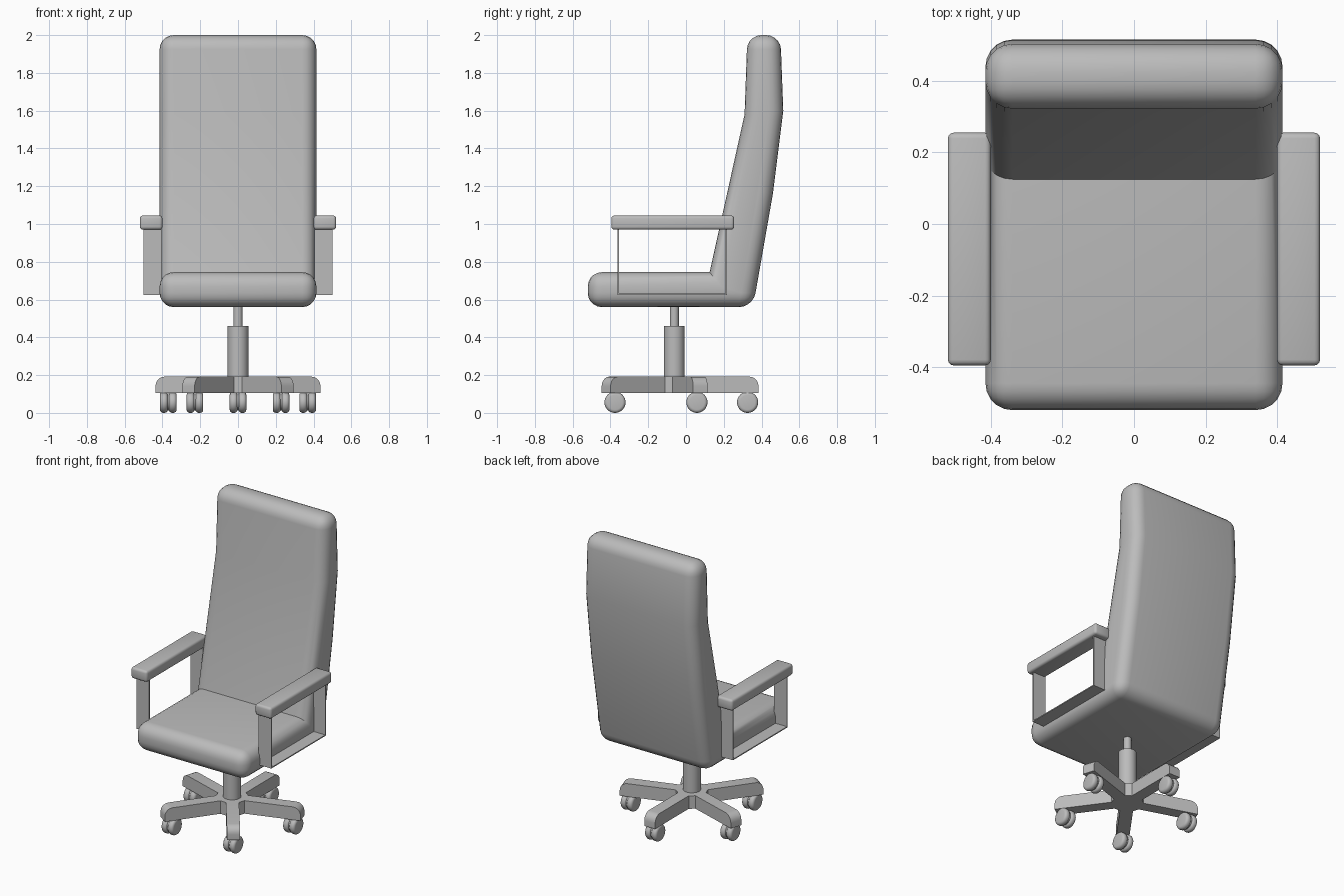
import bpy, bmesh
from math import radians, cos, sin, pi
from mathutils import Matrix, Vector

cube = bpy.data.objects.get("Cube")
if cube:
    bpy.data.objects.remove(cube, do_unlink=True)

GREY = (0.5, 0.5, 0.5, 1.0)
grey = bpy.data.materials.new("plain grey")
grey.use_nodes = True
grey.diffuse_color = GREY
grey.node_tree.nodes["Principled BSDF"].inputs["Base Color"].default_value = GREY


def finish(bm, name):
    """Turn a bmesh into a smooth shaded object with sharp edges kept."""
    bmesh.ops.recalc_face_normals(bm, faces=bm.faces)
    mesh = bpy.data.meshes.new(name)
    bm.to_mesh(mesh)
    bm.free()
    mesh.shade_smooth()
    mesh.set_sharp_from_angle(angle=radians(35))
    mesh.materials.append(grey)
    obj = bpy.data.objects.new(name, mesh)
    bpy.context.collection.objects.link(obj)
    return obj


def round_edges(bm, width, segments, rule=lambda e: True):
    """Bevel the convex corners that pass the rule."""
    bmesh.ops.recalc_face_normals(bm, faces=bm.faces)
    bm.normal_update()
    edges = [e for e in bm.edges
             if e.is_convex and e.calc_face_angle(0) > radians(30) and rule(e)]
    bmesh.ops.bevel(bm, geom=edges, offset=width, segments=segments,
                    profile=0.5, affect='EDGES', clamp_overlap=False)


def extrude(points, direction):
    """Solid prism from an outline."""
    bm = bmesh.new()
    face = bm.faces.new([bm.verts.new(p) for p in points])
    new = bmesh.ops.extrude_face_region(bm, geom=[face], use_keep_orig=True)["geom"]
    verts = [v for v in new if isinstance(v, bmesh.types.BMVert)]
    bmesh.ops.translate(bm, verts=verts, vec=direction)
    return bm


def box(name, low, high, bevel=0.0):
    low, high = Vector(low), Vector(high)
    bm = bmesh.new()
    bmesh.ops.create_cube(bm, size=1)
    bmesh.ops.scale(bm, verts=bm.verts, vec=high - low)
    bmesh.ops.translate(bm, verts=bm.verts, vec=(low + high) / 2)
    if bevel:
        round_edges(bm, bevel, 3)
    return finish(bm, name)


def cylinder(name, center, radius, depth, axis='Z', bevel=0.0):
    bm = bmesh.new()
    bmesh.ops.create_cone(bm, cap_ends=True, segments=32, radius1=radius,
                          radius2=radius, depth=depth)
    if bevel:
        round_edges(bm, bevel, 4)
    if axis == 'X':
        bm.transform(Matrix.Rotation(pi / 2, 4, 'Y'))
    bm.transform(Matrix.Translation(center))
    return finish(bm, name)


# Padded seat and back, one side profile
HALF = 0.415
profile = [(-0.52, 0.56), (-0.52, 0.745), (0.125, 0.745), (0.31, 1.58),
           (0.325, 2.0), (0.5, 2.0), (0.515, 1.6), (0.46, 1.16), (0.355, 0.56)]
shell = extrude([(-HALF, y, z) for y, z in profile], (2 * HALF, 0, 0))
round_edges(shell, 0.075, 5)
finish(shell, "seat_and_back")

# Armrests: padded top on a thin strap loop
T = 0.007
for side, s in (("left", 1), ("right", -1)):
    def arm_box(part, x, y, z, bevel=0.0):
        xs = sorted((s * x[0], s * x[1]))
        box(f"{side}_{part}", (xs[0], y[0], z[0]), (xs[1], y[1], z[1]), bevel)
    arm_box("arm_pad", (0.4, 0.52), (-0.395, 0.255), (0.97, 1.045), 0.016)
    strap = (0.405, 0.5)
    arm_box("arm_front_strap", strap, (-0.362, -0.362 + T), (0.625, 0.98))
    arm_box("arm_rear_strap", strap, (0.217 - T, 0.217), (0.625, 0.98))
    arm_box("arm_lower_strap", strap, (-0.362, 0.217), (0.625, 0.625 + T))

# Lift column
CY = -0.062
cylinder("column_rod", (0, CY, 0.52), 0.024, 0.14)
cylinder("column_sleeve", (0, CY, 0.32), 0.055, 0.28)

# Five-armed base, one star outline with rounded arm tips
TIP = 0.446
outline = []
angles = [pi / 2 + i * 2 * pi / 5 for i in range(5)]
for a in angles:
    for r, w in ((0.09, -0.04), (TIP, -0.04), (TIP, 0.04), (0.09, 0.04)):
        outline.append((r * cos(a) - w * sin(a),
                        CY + r * sin(a) + w * cos(a), 0.105))
star = extrude(outline, (0, 0, 0.087))


def top_tip(e):
    return all(v.co.z > 0.15 and Vector((v.co.x, v.co.y - CY)).length > 0.4
               for v in e.verts)


round_edges(star, 0.05, 5, top_tip)
finish(star, "star_base")

# Twin-wheel casters under the arm tips
for i, a in enumerate(angles):
    x, y = 0.388 * cos(a), CY + 0.388 * sin(a)
    cylinder(f"caster_{i + 1}_axle", (x, y, 0.058), 0.045, 0.04, 'X')
    for name, s in (("left", 1), ("right", -1)):
        cylinder(f"caster_{i + 1}_{name}_wheel", (x + s * 0.0235, y, 0.056),
                 0.056, 0.041, 'X', 0.017)
